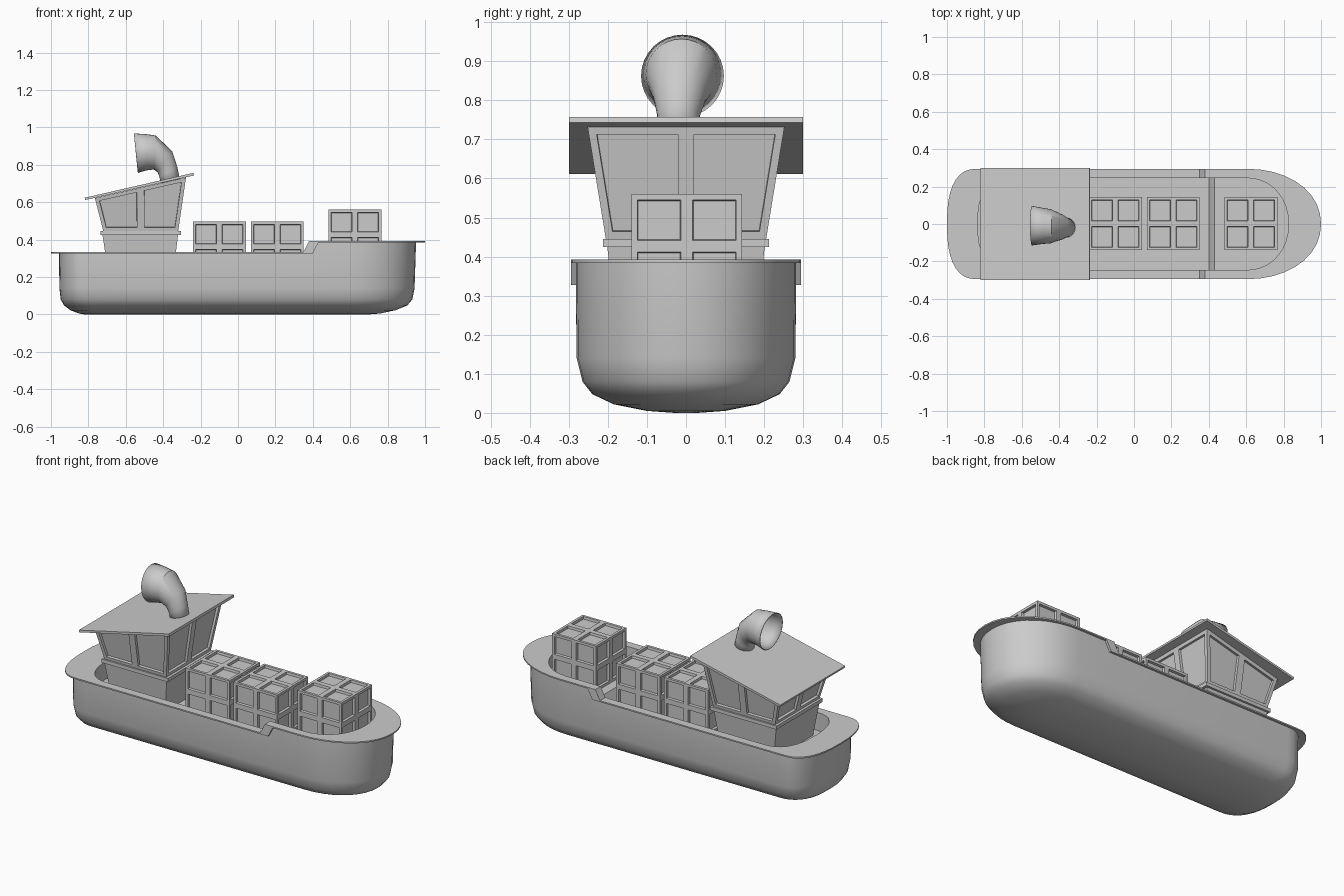
import bpy, bmesh
from math import sin, cos, pi, radians
from mathutils import Vector

if "Cube" in bpy.data.objects:
    bpy.data.objects.remove(bpy.data.objects["Cube"])


def make(name, bm):
    bmesh.ops.recalc_face_normals(bm, faces=bm.faces[:])
    me = bpy.data.meshes.new(name)
    bm.to_mesh(me)
    bm.free()
    ob = bpy.data.objects.new(name, me)
    bpy.context.collection.objects.link(ob)
    return ob


def smooth(ob, angle=35):
    bpy.ops.object.select_all(action='DESELECT')
    ob.select_set(True)
    bpy.context.view_layer.objects.active = ob
    bpy.ops.object.shade_smooth_by_angle(angle=radians(angle))


def loft(bm, rings):
    for a, b in zip(rings, rings[1:]):
        for i in range(len(a)):
            j = (i + 1) % len(a)
            bm.faces.new((a[i], a[j], b[j], b[i]))


def ramp(x, a, b):
    return min(1, max(0, (x - a) / (b - a)))


# Hull: plan outlines lofted from keel to flange, then down into the hold
SEG = 9


def outline(bm, xr, xf, hw, height):
    rs, half = xr + 0.16, []
    fs = 0.6
    for k in range(SEG + 1):                      # rounded stern
        t = pi / 2 * k / SEG
        half.append((rs - (rs - xr) * abs(cos(t)) ** 0.8, hw * sin(t) ** 0.8))
    half += [(x, hw) for x in (0.35, 0.38, 0.40, 0.43)]
    for k in range(SEG + 1):                      # elliptical bow
        t = pi / 2 * (1 - k / SEG)
        half.append((fs + (xf - fs) * abs(cos(t)) ** 0.95, hw * sin(t) ** 0.95))
    half[0], half[-1] = (xr, 0), (xf, 0)
    pts = half + [(x, -y) for x, y in half[-2:0:-1]]
    return [bm.verts.new((x, y, height(x))) for x, y in pts]


def cap(bm, ring):
    n, m = len(ring), len(ring) // 2
    bm.faces.new((ring[0], ring[1], ring[-1]))
    for i in range(1, m - 1):
        bm.faces.new((ring[i], ring[i + 1], ring[n - i - 1], ring[n - i]))
    bm.faces.new((ring[m - 1], ring[m], ring[m + 1]))


def top(x):
    return 0.335 + 0.057 * ramp(x, 0.35, 0.38)


def under(x):
    return 0.327 + 0.057 * ramp(x, 0.40, 0.43)


def deck(x):
    return 0.23 + 0.062 * ramp(x, 0.40, 0.43)


bm = bmesh.new()
sections = [(-0.82, 0.70, 0.03, 0.0), (-0.85, 0.76, 0.10, 0.005), (-0.895, 0.84, 0.185, 0.022),
            (-0.93, 0.905, 0.24, 0.048), (-0.948, 0.932, 0.265, 0.08), (-0.955, 0.944, 0.28, 0.14)]
rings = [outline(bm, a, b, w, lambda x, z=z: z) for a, b, w, z in sections]
rings += [outline(bm, -0.957, 0.952, 0.282, under),
          outline(bm, -1.0, 1.0, 0.295, under),
          outline(bm, -1.0, 1.0, 0.295, top),
          outline(bm, -0.835, 0.826, 0.246, top),
          outline(bm, -0.835, 0.826, 0.246, deck)]
loft(bm, rings)
cap(bm, rings[0])
cap(bm, rings[-1])
smooth(make("hull", bm))


# Cargo crates: 2x2 recessed panels on every face
def crate(name, x, z):
    bm = bmesh.new()
    bmesh.ops.create_cube(bm, size=1)
    bmesh.ops.subdivide_edges(bm, edges=bm.edges[:], cuts=1, use_grid_fill=True)
    for v in bm.verts:
        v.co = Vector((x + v.co.x * 0.283, 0.002 + v.co.y * 0.283, z + (v.co.z + 0.5) * 0.267))
    bmesh.ops.recalc_face_normals(bm, faces=bm.faces[:])
    bmesh.ops.inset_individual(bm, faces=bm.faces[:], thickness=0.015, use_even_offset=True)
    inner = [f for f in bm.faces if f.calc_area() > 0.008]
    bmesh.ops.inset_individual(bm, faces=inner, thickness=0.002, depth=-0.014, use_even_offset=True)
    make(name, bm)


for i, (x, z) in enumerate([(-0.10, 0.229), (0.21, 0.229), (0.625, 0.293)]):
    crate(f"cargo_crate_{i + 1}", x, z)


# Tapered box given by bottom and top (x0, x1, half width, z)
def tapered(name, lo, hi):
    bm = bmesh.new()
    r = [[bm.verts.new((x, y, z)) for x, y in ((a, -w), (b, -w), (b, w), (a, w))]
         for a, b, w, z in (lo, hi)]
    loft(bm, r)
    bm.faces.new(r[0])
    bm.faces.new(r[1])
    make(name, bm)


tapered("cabin_base", (-0.695, -0.345, 0.18, 0.228), (-0.725, -0.32, 0.202, 0.43))
tapered("cabin_ledge", (-0.735, -0.305, 0.213, 0.424), (-0.735, -0.305, 0.213, 0.445))

# Wheelhouse: flared walls under a sloping roof, two windows on each wall
bm = bmesh.new()
low = [(-0.72, -0.205, 0.444), (-0.32, -0.205, 0.444), (-0.32, 0.205, 0.444), (-0.72, 0.205, 0.444)]
high = [(-0.765, -0.234, 0.622), (-0.278, -0.252, 0.732), (-0.278, 0.252, 0.732), (-0.765, 0.234, 0.622)]
rows = []
for row in (low, high):
    ring = []
    for i in range(4):
        a, b = Vector(row[i]), Vector(row[(i + 1) % 4])
        ring += [bm.verts.new(a), bm.verts.new((a + b) / 2)]
    rows.append(ring)
loft(bm, rows)
walls = bm.faces[:]
bm.faces.new(rows[0])
bm.faces.new(rows[1])
bmesh.ops.recalc_face_normals(bm, faces=bm.faces[:])
bmesh.ops.inset_individual(bm, faces=walls, thickness=0.02, use_even_offset=True)
bmesh.ops.inset_individual(bm, faces=walls, thickness=0.001, depth=-0.014, use_even_offset=True)
make("wheelhouse", bm)

# Sloping roof slab
bm = bmesh.new()
profile = [(-0.817, 0.612), (-0.235, 0.743), (-0.238, 0.757), (-0.82, 0.624)]
sides = [[bm.verts.new((x, y, z)) for x, z in profile] for y in (-0.3, 0.3)]
loft(bm, sides)
bm.faces.new(sides[0])
bm.faces.new(sides[1])
make("roof", bm)

# Vent funnel: flaring bent pipe; each ring spans an inner and outer point in xz
bm = bmesh.new()
spans = [((-0.41, 0.69), (-0.305, 0.70), -0.02), ((-0.42, 0.735), (-0.325, 0.79), -0.019),
         ((-0.43, 0.76), (-0.352, 0.872), -0.016), ((-0.45, 0.775), (-0.44, 0.957), -0.012),
         ((-0.49, 0.77), (-0.495, 0.964), -0.01), ((-0.535, 0.757), (-0.556, 0.968), -0.009)]
rings = []
for (ax, az), (bx, bz), y in spans:
    a, b = Vector((ax, y, az)), Vector((bx, y, bz))
    c, u = (a + b) / 2, (b - a) / 2
    w = Vector((0, u.length, 0))
    rings.append([bm.verts.new(c + u * cos(t) + w * sin(t))
                  for t in (2 * pi * k / 32 for k in range(32))])
loft(bm, rings)
funnel = make("vent_funnel", bm)
mod = funnel.modifiers.new("wall", 'SOLIDIFY')
mod.thickness = 0.004
smooth(funnel, 30)
